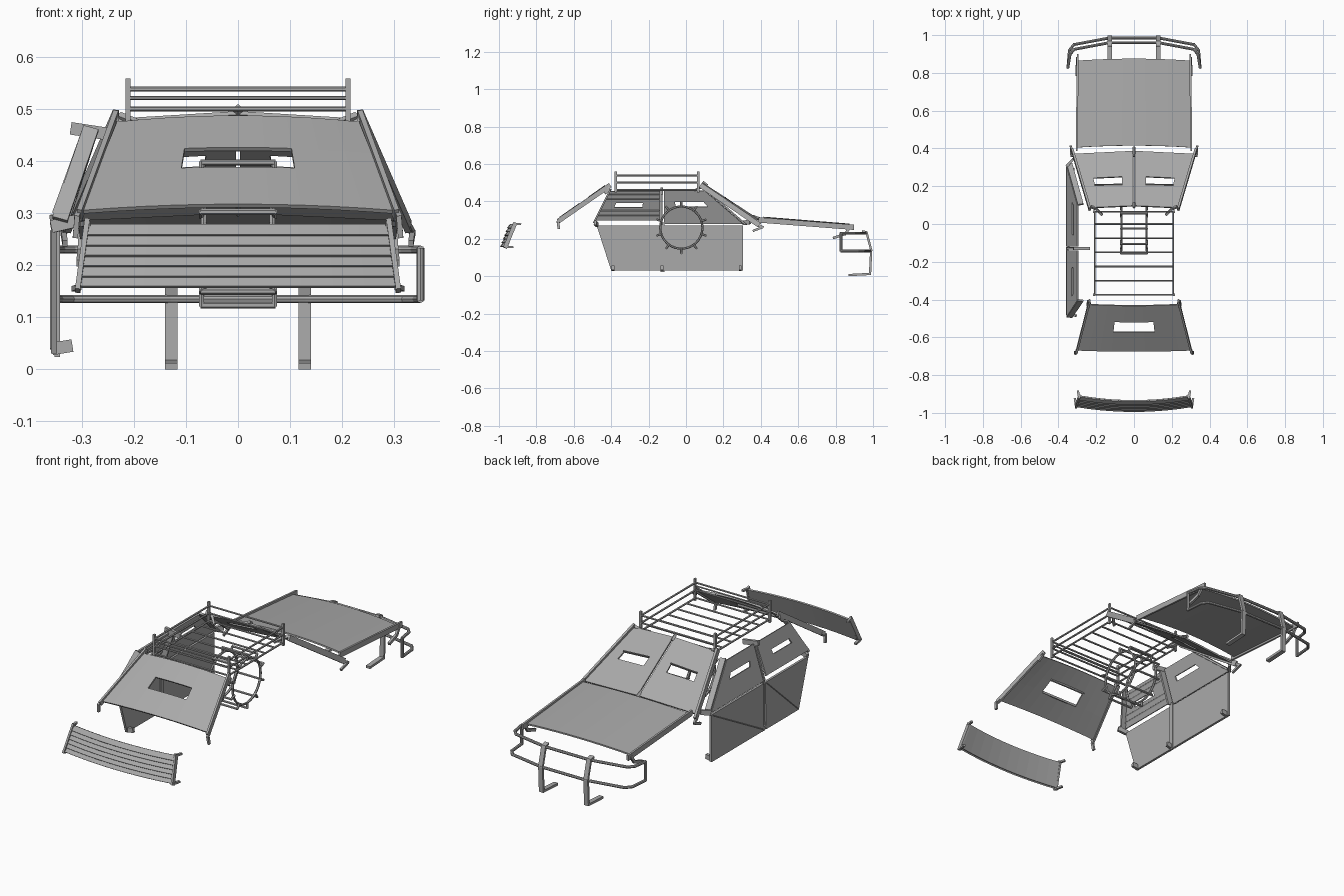
import bpy, bmesh, math
from mathutils import Vector, Matrix

cube = bpy.data.objects.get("Cube")
if cube:
    bpy.data.objects.remove(cube, do_unlink=True)

steel = bpy.data.materials.new("grey_steel")
steel.use_nodes = True
GREY = (0.4, 0.4, 0.4, 1)
steel.diffuse_color = GREY
steel.node_tree.nodes["Principled BSDF"].inputs["Base Color"].default_value = GREY


def finish(name, bm):
    mesh = bpy.data.meshes.new(name)
    bm.to_mesh(mesh)
    bm.free()
    mesh.materials.append(steel)
    obj = bpy.data.objects.new(name, mesh)
    bpy.context.scene.collection.objects.link(obj)
    return obj


def plate(name, corners, thick=0.008, slit=None, bow=(0, 0, 0), steps=1):
    """Four-cornered sheet (a-b top edge, d-c bottom edge), optional slit and bow."""
    a, b, c, d = map(Vector, corners)
    us = {i / steps for i in range(steps + 1)}
    vs = {0, 1}
    if slit:
        us |= {slit[0], slit[1]}
        vs |= {slit[2], slit[3]}
    us, vs = sorted(us), sorted(vs)
    bm = bmesh.new()
    grid = [[bm.verts.new(a.lerp(b, u).lerp(d.lerp(c, u), v)
                          + Vector(bow) * (1 - (2 * u - 1) ** 2)) for u in us] for v in vs]
    for j in range(len(vs) - 1):
        for i in range(len(us) - 1):
            u, v = (us[i] + us[i + 1]) / 2, (vs[j] + vs[j + 1]) / 2
            if slit and slit[0] < u < slit[1] and slit[2] < v < slit[3]:
                continue
            bm.faces.new((grid[j][i], grid[j][i + 1], grid[j + 1][i + 1], grid[j + 1][i]))
    obj = finish(name, bm)
    mod = obj.modifiers.new("thickness", "SOLIDIFY")
    mod.thickness, mod.offset = thick, 0
    return obj


def strut(bm, p, q, r, sides=8):
    p, q = Vector(p), Vector(q)
    rot = (q - p).to_track_quat("Z", "Y").to_matrix().to_4x4()
    bmesh.ops.create_cone(bm, cap_ends=True, segments=sides, radius1=r, radius2=r,
                          depth=(q - p).length + r * 0.7,
                          matrix=Matrix.Translation((p + q) / 2) @ rot)


def bars(name, paths, r=0.007, sides=8):
    bm = bmesh.new()
    for path in paths:
        for p, q in zip(path, path[1:]):
            strut(bm, p, q, r, sides)
    return finish(name, bm)


def flats(name, paths, width, depth, roll="X"):
    """Flat strip; width lies along the roll axis."""
    bm = bmesh.new()
    side0 = Vector((1, 0, 0)) if roll == "X" else Vector((0, 0, 1))
    for path in paths:
        for p, q in zip(path, path[1:]):
            p, q = Vector(p), Vector(q)
            z = (q - p).normalized()
            y = z.cross(side0).normalized()
            x = y.cross(z)
            rot = Matrix((x, y, z)).transposed().to_4x4()
            size = Matrix.Diagonal((width, depth, (q - p).length + depth * 0.6, 1))
            bmesh.ops.create_cube(bm, size=1, matrix=Matrix.Translation((p + q) / 2) @ rot @ size)
    return finish(name, bm)


def both(path):
    return [path, [(-x, y, z) for x, y, z in path]]


# Bonnet sheet with edge rails and hooks
plate("bonnet_plate", [(-.3, .405, .3), (.3, .405, .3), (.295, .865, .263), (-.295, .865, .263)],
      bow=(0, .01, .014), steps=10)
flats("bonnet_rails", both([(.303, .395, .3), (.298, .89, .262)]), .01, .028)
flats("bonnet_hooks", both([(.3, .875, .26), (.302, .85, .225), (.304, .79, .205)]), .012, .014)

# Two windscreen halves with slits
for s, side in ((1, "left"), (-1, "right")):
    plate("windscreen_" + side,
          [(s * .004, .095, .492), (s * .232, .085, .478), (s * .318, .37, .288), (s * .004, .385, .303)],
          slit=(.22, .77, .4, .54))
    # Slit rims
    plate("slit_rim_" + side,
          [(s * .06, .212, .424), (s * .21, .21, .414), (s * .21, .203, .402), (s * .06, .205, .412)],
          thick=.004)
flats("windscreen_rails", both([(.236, .085, .482), (.325, .385, .278)]), .012, .028)
flats("windscreen_top_hooks", both([(.225, .09, .485), (.2, .08, .475), (.17, .05, .46)]), .012, .012)
flats("windscreen_bottom_hooks", both([(.322, .37, .285), (.335, .41, .262), (.332, .36, .243)]), .01, .012)
bars("windscreen_centre_clips", [[(0, .09, .5), (0, .11, .485)], [(0, .36, .318), (0, .405, .302)]], .009, 4)

# Rear window sheet
plate("rear_window_plate",
      [(-.232, -.425, .472), (.232, -.425, .472), (.3, -.668, .302), (-.3, -.668, .302)],
      slit=(.3, .7, .36, .58), bow=(0, -.006, .012), steps=10)
flats("rear_window_rails", both([(.236, -.412, .482), (.303, -.675, .3)]), .01, .026)
flats("rear_window_hooks", both([(.303, -.668, .305), (.309, -.685, .292), (.312, -.68, .257)])
      + both([(.235, -.42, .478), (.243, -.41, .465), (.247, -.43, .445)]), .01, .014)
flats("rear_window_slit_rim", [[(-.105, -.57, .378), (.105, -.57, .378)],
                               [(-.105, -.508, .424), (.105, -.508, .424)]], .012, .004, "Z")

# Louvred grille sheet
TOP, BOTTOM = Vector((.288, -.91, .277)), Vector((.303, -.955, .158))
LOUVRES = 6
flip = lambda p: (-p.x, p.y, p.z)
BOW = (0, -.025, 0)
plate("grille_back", [flip(TOP), TOP, BOTTOM, flip(BOTTOM)], bow=BOW, steps=10, thick=.006)
for i in range(LOUVRES):
    hi, lo = TOP.lerp(BOTTOM, i / LOUVRES), TOP.lerp(BOTTOM, (i + 1) / LOUVRES)
    hi.y -= .003
    lo.y -= .013
    plate("grille_louvre", [flip(hi), hi, lo, flip(lo)], bow=BOW, steps=10, thick=.005)
flats("grille_rails", both([(.29, -.915, .28), (.307, -.965, .157)]), .01, .022)
flats("grille_hooks", both([(.29, -.92, .28), (.297, -.885, .278)])
      + both([(.307, -.965, .157), (.313, -.925, .155)]), .012, .01)

# Side door sheets, right side only
X, XT = -.353, -.297
plate("front_door_lower", [(X, -.118, .272), (X, .305, .272), (X, .305, .03), (X, -.118, .03)], thick=.012)
plate("rear_door_lower", [(X, -.478, .272), (X, -.13, .272), (X, -.135, .03), (X, -.4, .03)], thick=.012)
plate("front_door_upper", [(XT, -.118, .457), (XT, .1, .457), (X, .305, .28), (X, -.118, .28)],
      slit=(.2, .74, .34, .48))
plate("rear_door_upper", [(XT, -.405, .455), (XT, -.14, .455), (X, -.14, .3), (X, -.49, .3)],
      slit=(.22, .7, .4, .55))
bars("rear_door_ribs", [[(X + t * .056 + .006, -.48 + t * .08, .3 + t * .155),
                         (X + t * .056 + .006, -.145, .3 + t * .155)] for t in (.15, .32, .72, .88)], .004, 4)
bars("door_braces", [[(X - .004, -.11, .04), (X - .004, .295, .265)],
                     [(X - .004, -.39, .04), (X - .004, -.14, .265)]], .004, 4)

# Door flanges and hooks
flats("door_edge_flanges", [[(X + .012, -.49, .29), (XT + .014, -.405, .46)],
                            [(X + .012, .315, .28), (XT + .014, .105, .462)],
                            [(X + .012, -.13, .28), (XT + .014, -.13, .462)]], .03, .01)
flats("door_hooks", [[(XT - .02, -.13, .462), (-.238, -.13, .45)],
                     [(X, .29, .04), (-.322, .29, .045)],
                     [(X, -.128, .04), (-.322, -.128, .045)],
                     [(X, -.39, .04), (-.322, -.39, .045)],
                     [(X, -.475, .275), (-.31, -.485, .285)],
                     [(X, .31, .285), (-.325, .34, .29)]], .024, .014, "Z")
flats("door_centre_post", [[(X + .006, -.125, .03), (X + .006, -.125, .28)]], .01, .022)

# Roof rack
W, Y0, Y1 = .208, -.375, .065
bars("rack_rails", [[(-W, Y0, z), (W, Y0, z), (W, Y1, z), (-W, Y1, z), (-W, Y0, z)]
                    for z in (.46, .5, .538)], .005, 6)
bars("rack_end_rail", [[(-W, Y0, .521), (W, Y0, .521)]], .004, 6)
bars("rack_slats", [[(-W, Y0 + k * .075, .46), (W, Y0 + k * .075, .46)] for k in range(6)], .005, 6)
flats("rack_posts", [[(s * (W + .003), y, .45), (s * (W + .003), y, .555)]
                     for s in (-1, 1) for y in (Y0, Y1)], .01, .012)

# Tyre chain: twin hoops joined by cleats
CY, CZ, R, CLEATS = -.025, .26, .113, 10


def around(x, r, a):
    return (x, CY + r * math.cos(a), CZ + r * math.sin(a))


hoops = [[around(x, R, math.tau * k / 30) for k in range(31)] for x in (-.066, .066)]
bars("chain_hoops", hoops, .006, 6)
cleats = []
for k in range(CLEATS):
    a = math.tau * (k + .5) / CLEATS
    cleats.append([around(-.07, R - .004, a), around(-.07, .137, a),
                   around(.07, .137, a), around(.07, R - .004, a)])
bars("chain_cleats", cleats, .006, 6)

# Bull bar
half = [(0, .96, .23), (.13, .96, .23), (.315, .925, .23), (.338, .9, .23), (.35, .828, .23),
        (.35, .828, .135), (.342, .92, .135), (.318, .95, .135), (.13, .985, .135), (0, .985, .135)]
bars("bull_bar_tubes", both(half), .0075)
flats("bull_bar_uprights", both([(.128, .945, .24), (.128, .965, .235), (.128, .99, .14),
                                 (.128, .984, .012), (.128, .872, .006)]), .024, .012)
